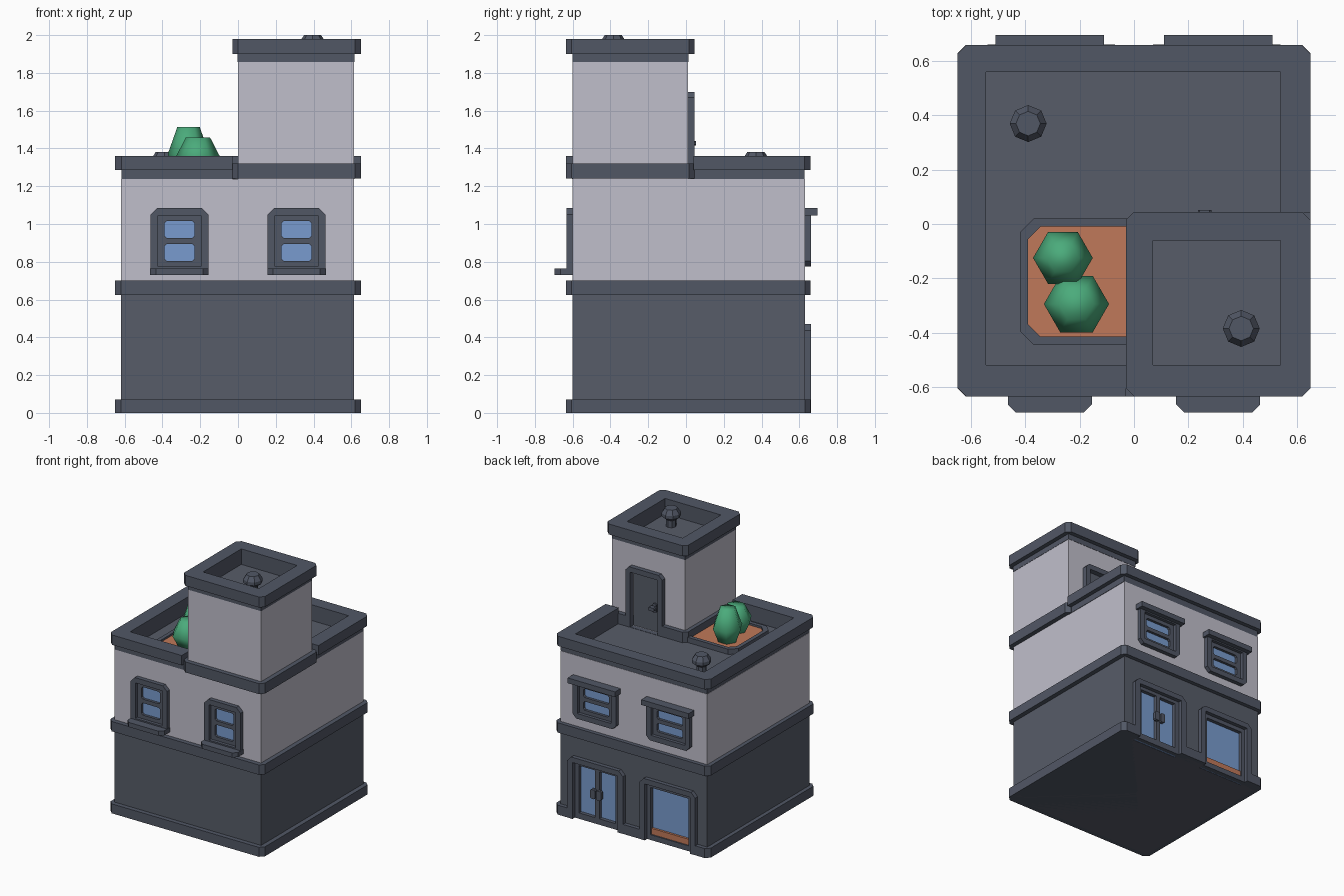
import bpy, bmesh, math

if "Cube" in bpy.data.objects:
    bpy.data.objects.remove(bpy.data.objects["Cube"])


def material(name, r, g, b):
    m = bpy.data.materials.new(name)
    m.diffuse_color = (r, g, b, 1)
    m.use_nodes = True
    m.node_tree.nodes["Principled BSDF"].inputs["Base Color"].default_value = m.diffuse_color
    return m


TRIM = material("slate trim", 0.083, 0.096, 0.131)
DARK = material("dark wall", 0.095, 0.107, 0.14)
LIGHT = material("pale wall", 0.53, 0.52, 0.6)
BLUE = material("blue glass", 0.19, 0.33, 0.62)
CLAY = material("terracotta", 0.53, 0.19, 0.1)
GREEN = material("leaf green", 0.07, 0.41, 0.2)


def finish(name, bm, mat):
    bmesh.ops.remove_doubles(bm, verts=bm.verts, dist=1e-5)
    bmesh.ops.recalc_face_normals(bm, faces=bm.faces)
    me = bpy.data.meshes.new(name)
    bm.to_mesh(me)
    bm.free()
    me.materials.append(mat)
    ob = bpy.data.objects.new(name, me)
    bpy.context.collection.objects.link(ob)
    return ob


def rect(u0, u1, v0, v1, c=0.0):
    """Rectangle outline; c is one corner cut or four (bl, br, tr, tl)."""
    a, b, d, e = c if isinstance(c, tuple) else (c,) * 4
    return [(u0 + a, v0), (u1 - b, v0), (u1, v0 + b), (u1, v1 - d),
            (u1 - d, v1), (u0 + e, v1), (u0, v1 - e), (u0, v0 + a)]


def plate(name, mat, outer, d0, d1, inner=None, wall=False):
    """Extrude an outline (optionally with a hole) in z, or in y if wall."""
    bm = bmesh.new()

    def loop(pts, d):
        return [bm.verts.new((u, d, v) if wall else (u, v, d)) for u, v in pts]
    if inner is None:   # drop repeated points of uncut corners
        outer = [p for i, p in enumerate(outer) if p != outer[i - 1]]
    n = len(outer)
    loops = [loop(outer, d0), loop(outer, d1)]
    if inner:
        loops += [loop(inner, d1), loop(inner, d0)]
        pairs = [(0, 1), (1, 2), (2, 3), (3, 0)]
    else:
        pairs = [(0, 1)]
        bm.faces.new(loops[0])
        bm.faces.new(loops[1])
    for a, b in pairs:
        for i in range(n):
            j = (i + 1) % n
            bm.faces.new((loops[a][i], loops[a][j], loops[b][j], loops[b][i]))
    if inner:
        bmesh.ops.dissolve_degenerate(bm, dist=1e-5, edges=bm.edges)
    return finish(name, bm, mat)


def lathe(name, mat, x, y, profile, sides):
    """Low-poly turned shape from (radius, z) points."""
    bm = bmesh.new()
    rings = [[bm.verts.new((x + r * math.cos(2 * math.pi * i / sides),
                            y + r * math.sin(2 * math.pi * i / sides), z))
              for i in range(sides)] for r, z in profile]
    for a, b in zip(rings, rings[1:]):
        for i in range(sides):
            j = (i + 1) % sides
            bm.faces.new((a[i], a[j], b[j], b[i]))
    bm.faces.new(rings[0])
    bm.faces.new(rings[-1])
    return finish(name, bm, mat)


def cut(outline, d0, d1, *targets):
    c = plate("opening_cutter", TRIM, outline, d0, d1, wall=True)
    c.hide_render = True
    c.hide_viewport = True
    c.display_type = 'WIRE'
    for t in targets:
        m = t.modifiers.new("opening", 'BOOLEAN')
        m.operation = 'DIFFERENCE'
        m.solver = 'EXACT'
        m.object = c


def arch(cx, ow, iw, z0, z1, t, c):
    """Door surround outline open at the bottom."""
    return [(cx - ow, z0), (cx - ow, z1 - c), (cx - ow + c, z1), (cx + ow - c, z1),
            (cx + ow, z1 - c), (cx + ow, z0), (cx + iw, z0), (cx + iw, z1 - t),
            (cx - iw, z1 - t), (cx - iw, z0)]


# Storeys and string courses
FOOT = rect(-.65, .65, -.635, .66, .03)
ground = plate("ground_storey", DARK, rect(-.62, .615, -.6, .63), 0, .66)
upper = plate("upper_storey", LIGHT, rect(-.62, .615, -.6, .63), .66, 1.237)
base = plate("base_band", TRIM, FOOT, 0, .072)
plate("middle_band", TRIM, FOOT, .625, .7)

# Terrace floor and U-shaped parapet
plate("terrace_floor", DARK, rect(-.61, .61, -.59, .62), 1.23, 1.24)
for nm, o, z0, z1, c in (("parapet_neck", 0, 1.237, 1.285, 0.001),
                         ("parapet_cap", .032, 1.285, 1.36, .032)):
    xa, xb, ya, yb = -.618 - o, .618 + o, -.603 - o, .628 + o
    plate(nm, TRIM, [(-.03, ya), (xa + c, ya), (xa, ya + c), (xa, yb - c), (xa + c, yb),
                     (xb - c, yb), (xb, yb - c), (xb, .04), (.54, .04), (.54, .56),
                     (-.545, .56), (-.545, -.52), (-.03, -.52)], z0, z1)

# Stair tower
CAP = rect(-.03, .65, -.635, .045, .03)
HOLE = rect(.07, .54, -.52, -.06)
tower = plate("tower_wall", LIGHT, rect(0, .615, -.6, .01), 1.235, 1.86)
tower_band = plate("tower_base_band", TRIM, CAP, 1.24, 1.32)
plate("tower_floor", DARK, rect(.05, .56, -.54, -.04), 1.85, 1.862)
plate("tower_neck", TRIM, rect(-.002, .617, -.602, .012), 1.858, 1.9, HOLE)
plate("tower_cap", TRIM, CAP, 1.9, 1.98, HOLE)

# Tower door
cut(rect(.21, .44, 1.242, 1.66), -.03, .1, tower, tower_band)
plate("tower_door_frame", TRIM, arch(.325, .155, .115, 1.24, 1.7, .04, .03), .0, .045, wall=True)
plate("tower_door", DARK, rect(.21, .44, 1.24, 1.66), -.03, .005, wall=True)
plate("tower_door_plate", TRIM, rect(.24, .27, 1.39, 1.46, .008), .0, .02, wall=True)
plate("tower_door_handle", TRIM, rect(.235, .285, 1.415, 1.44, .006), .015, .052, wall=True)

# Upper windows: front has sills, back has hoods
for cx in (-.31, .31):
    for front in (True, False):
        s, w = (-1, -.6) if front else (1, .63)
        hw, z0, z1 = (.153, .735, 1.085) if front else (.183, .775, 1.075)
        b = .04
        ow = hw - b
        name = "front_window" if front else "back_window"
        cham = (0, 0, .035, .035) if front else (.03, .03, 0, 0)
        lo, hi = z0 + b, z1 - b
        mid = (lo + hi) / 2
        hole = rect(cx - ow, cx + ow, lo, hi)
        cut(hole, w + s * .1, w - s * .035, upper)
        plate(name + "_frame", TRIM, rect(cx - hw, cx + hw, z0, z1, cham),
              w - s * .002, w + s * .032, hole, True)
        plate(name + "_glass", BLUE, hole, w - s * .035, w - s * .012, wall=True)
        for a, c in ((lo, mid), (mid, hi)):
            ea, ec = (.028 if a == lo else .015), (.028 if c == hi else .015)
            plate(name + "_sash", TRIM, rect(cx - ow, cx + ow, a, c), w - s * .02, w + s * .008,
                  rect(cx - ow + .034, cx + ow - .034, a + ea, c - ec, .012), True)
        if front:
            plate("window_sill", TRIM, rect(cx - .155, cx + .155, -.695, -.6, (.03, .03, 0, 0)),
                  .73, .765)
        else:
            plate("window_hood", TRIM, rect(cx - .2, cx + .2, .63, .697), 1.045, 1.085)

# Ground floor openings at the back: double door and shop window
for cx in (.305, -.305):
    cut(rect(cx - .19, cx + .19, -.05, .43), .585, .8, ground, base)
    plate("entrance_frame", TRIM, arch(cx, .235, .19, 0, .47, .04, .035), .62, .661, wall=True)
    plate("entrance_glass", BLUE, rect(cx - .19, cx + .19, .002, .43), .585, .605, wall=True)
for a, b in ((.115, .305), (.305, .495)):
    plate("door_leaf", TRIM, rect(a, b, 0, .43), .6, .632,
          rect(a + (.035 if a < .2 else .018), b - (.018 if a < .2 else .035), .045, .405), True)
for x in (.28, .33):
    plate("door_handle", TRIM, rect(x - .02, x + .02, .195, .265, .008), .63, .655, wall=True)
plate("shop_window_frame", TRIM, rect(-.495, -.115, 0, .43), .595, .632,
      rect(-.465, -.145, .04, .4), True)
plate("shop_window_box", CLAY, rect(-.465, -.145, .04, .085), .6, .622, wall=True)

# Planter with bushes
plate("planter_rim", TRIM, rect(-.42, .0, -.445, .02, (.05, 0, 0, .05)), 1.235, 1.28,
      rect(-.39, -.001, -.415, -.01, (.045, 0, 0, .045)))
plate("planter_soil", CLAY, rect(-.4, .0, -.425, .0, (.045, 0, 0, .045)), 1.235, 1.265)
for x, y, r, top, wide in ((-.262, -.125, .11, 1.513, 1.37), (-.212, -.295, .12, 1.457, 1.35)):
    bush = lathe("bush", GREEN, x, y, [(r * .6, 1.255), (r, wide), (r * .54, top)], 6)
    for p in bush.data.polygons:
        p.use_smooth = True

# Roof vents
for x, y, top in ((-.39, .37, 1.382), (.395, -.385, 2.0)):
    lathe("roof_vent", TRIM, x, y, [(.036, top - .15), (.036, top - .085), (.068, top - .06),
                                    (.068, top - .035), (.045, top)], 8)
